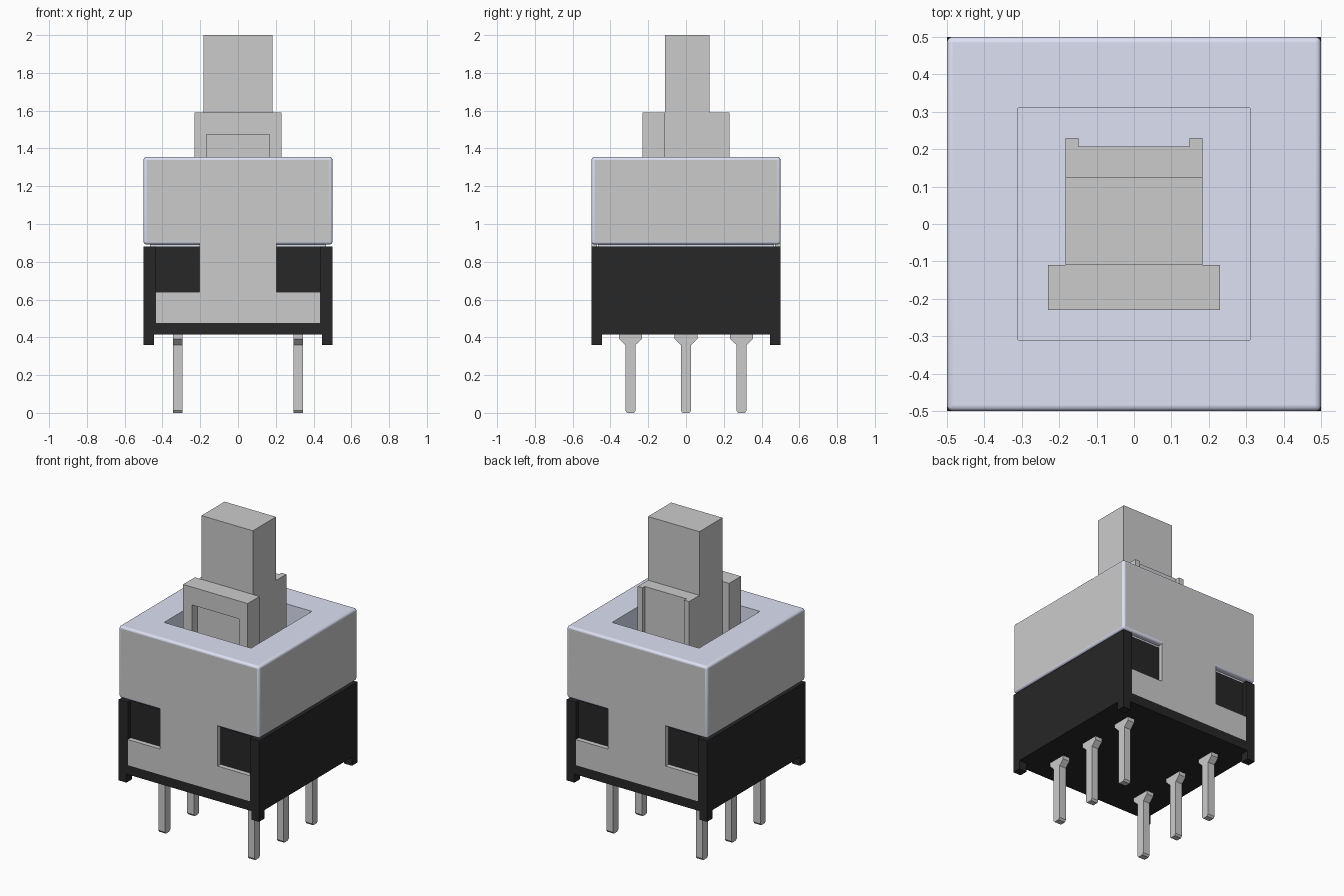
import bpy, bmesh
from mathutils import Vector

if "Cube" in bpy.data.objects:
    bpy.data.objects.remove(bpy.data.objects["Cube"])


def material(name, rgb):
    m = bpy.data.materials.new(name)
    m.diffuse_color = (*rgb, 1)
    m.use_nodes = True
    m.node_tree.nodes["Principled BSDF"].inputs["Base Color"].default_value = m.diffuse_color
    return m


BLACK = material("black_plastic", (0.02, 0.02, 0.02))
LAVENDER = material("lavender_metal", (0.72, 0.75, 0.90))
GREY = material("grey_metal", (0.8, 0.8, 0.8))


def finish(name, bm, *mats):
    bmesh.ops.recalc_face_normals(bm, faces=bm.faces)
    me = bpy.data.meshes.new(name)
    bm.to_mesh(me)
    bm.free()
    for m in mats:
        me.materials.append(m)
    ob = bpy.data.objects.new(name, me)
    bpy.context.collection.objects.link(ob)
    return ob


def prism(name, pts, axis, lo, hi, *mats):
    """Extrude a 2D outline along an axis; pts hold the other two coordinates in order."""
    bm = bmesh.new()
    verts = []
    for p in pts:
        co = list(p)
        co.insert("xyz".index(axis), lo)
        verts.append(bm.verts.new(co))
    face = bm.faces.new(verts)
    ext = bmesh.ops.extrude_face_region(bm, geom=[face])["geom"]
    shift = Vector([hi - lo if a == axis else 0 for a in "xyz"])
    bmesh.ops.translate(bm, vec=shift, verts=[v for v in ext if isinstance(v, bmesh.types.BMVert)])
    return finish(name, bm, *mats)


def box(name, x, y, z, *mats):
    pts = [(x[0], y[0]), (x[1], y[0]), (x[1], y[1]), (x[0], y[1])]
    return prism(name, pts, "z", z[0], z[1], *mats)


def mirrored(half):
    """Complete a right-hand outline with its reflection in the first coordinate."""
    return half + [(-a, b) for a, b in reversed(half)]


# Metal cover: rounded box, grey sides, lavender top and edges, square pocket
bm = bmesh.new()
bmesh.ops.create_cube(bm, size=1)
for v in bm.verts:
    v.co.z = 1.355 if v.co.z > 0 else 0.892
bmesh.ops.bevel(bm, geom=list(bm.edges), offset=0.015, segments=4, profile=0.5, affect="EDGES")
bm.normal_update()
for f in bm.faces:
    n = f.normal
    f.smooth = max(abs(c) for c in n) < 0.999
    f.material_index = 1 if max(abs(n.x), abs(n.y)) > 0.999 else 0
top = max(bm.faces, key=lambda f: f.calc_center_median().z)
bmesh.ops.inset_individual(bm, faces=[top], thickness=0.485 - 0.237)
bmesh.ops.inset_individual(bm, faces=[top], thickness=0, depth=-0.15)
finish("cover", bm, LAVENDER, GREY)
box("cover_neck", (-0.465, 0.465), (-0.465, 0.465), (0.87, 0.9), LAVENDER)

# Black base core
box("base", (-0.5, 0.5), (-0.47, 0.47), (0.415, 0.88), BLACK)

# Base frames and T-shaped cover flaps, front and back
frame = mirrored([(0.5, 0.415), (0.5, 0.88), (0.435, 0.88), (0.435, 0.475)])
frame = frame[:4] + frame[4:]
flap = mirrored([(0.435, 0.475), (0.435, 0.64), (0.205, 0.64), (0.205, 0.907)])
for side, s in (("front", -1), ("back", 1)):
    lo, hi = sorted((s * 0.47, s * 0.5))
    prism(side + "_base_frame", frame, "y", lo, hi, BLACK)
    prism(side + "_flap", flap, "y", lo, hi)

# Corner feet
for i, sx in enumerate((-1, 1)):
    for j, sy in enumerate((-1, 1)):
        box(f"foot_{i}{j}", sorted((sx * 0.445, sx * 0.5)), sorted((sy * 0.445, sy * 0.5)),
            (0.36, 0.415), BLACK)

# Plunger: narrow post, grooved body, wide front shoulder with a window
box("plunger_post", (-0.183, 0.183), (-0.11, 0.125), (1.59, 2.0))
prism("plunger_body", mirrored([(0.183, -0.11), (0.183, 0.23), (0.148, 0.23), (0.148, 0.207)]),
      "z", 1.2, 1.59)
box("plunger_shoulder", (-0.23, 0.23), (-0.17, -0.11), (1.2, 1.59))
prism("plunger_window_frame",
      mirrored([(0.168, 1.475), (0.168, 1.2), (0.23, 1.2), (0.23, 1.59)]),
      "y", -0.23, -0.17)

# Six contact pins with flared heads and chamfered tips
pin = [(0.018, 0.0), (0.027, 0.012), (0.027, 0.36), (0.06, 0.392), (0.06, 0.42)]
for i, x in enumerate((-0.319, 0.319)):
    for j, y in enumerate((-0.294, 0, 0.294)):
        prism(f"pin_{i}{j}", [(a + y, b) for a, b in mirrored(pin)], "x", x - 0.024, x + 0.024)
